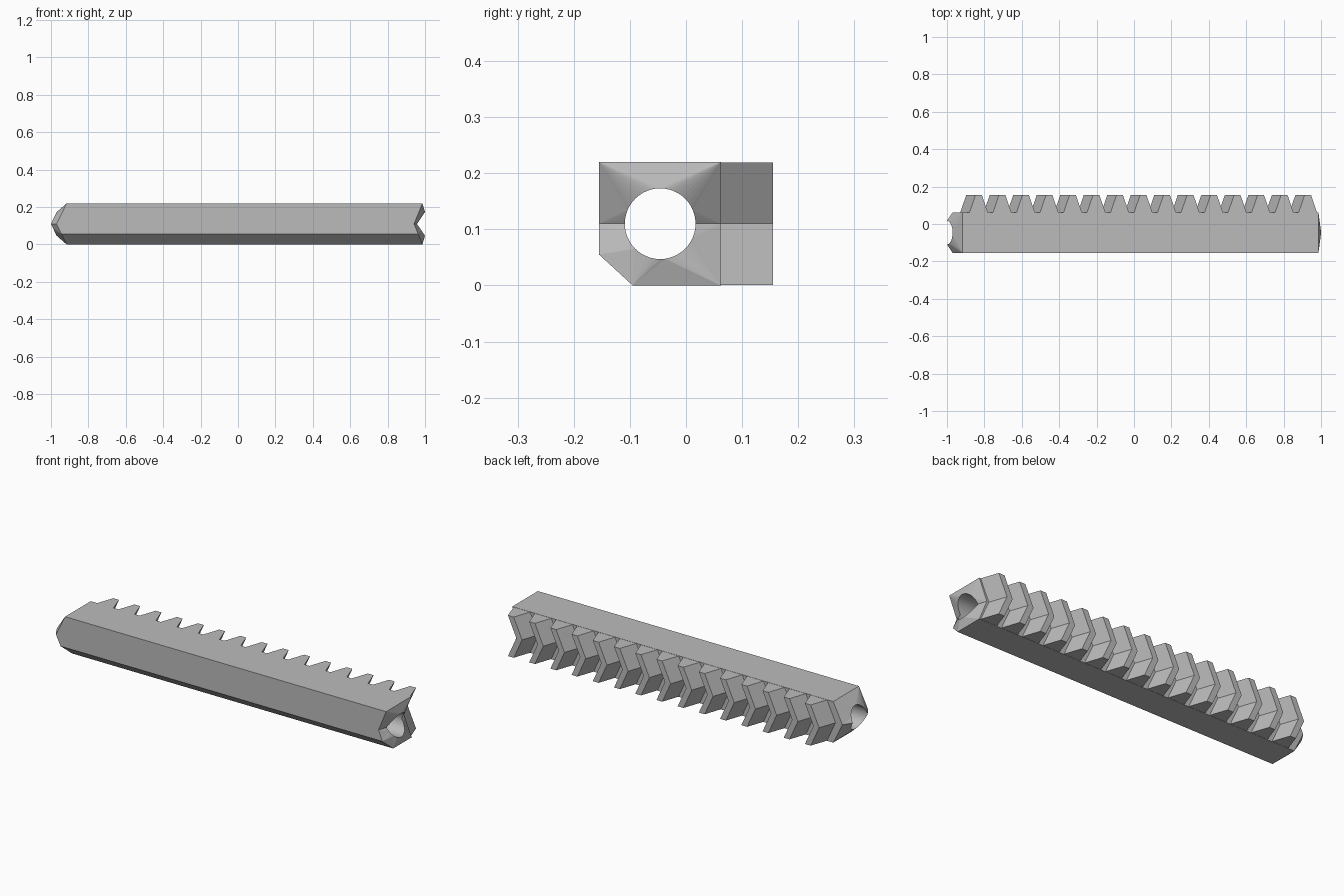
import bpy
import bmesh
from math import atan2, cos, sin, pi, tau

cube = bpy.data.objects.get("Cube")
if cube:
    bpy.data.objects.remove(cube, do_unlink=True)

steel = bpy.data.materials.new("plain grey")
steel.use_nodes = True
grey = (0.5, 0.5, 0.5, 1)
steel.diffuse_color = grey
steel.node_tree.nodes["Principled BSDF"].inputs["Base Color"].default_value = grey

HEIGHT, MID = 0.22, 0.11
BACK, TIP = 0.062, 0.155
BORE_Y, BORE_R, SEGMENTS = -0.046, 0.063, 48


def finish(bm, name):
    bmesh.ops.recalc_face_normals(bm, faces=bm.faces)
    mesh = bpy.data.meshes.new(name)
    bm.to_mesh(mesh)
    bm.free()
    mesh.materials.append(steel)
    obj = bpy.data.objects.new(name, mesh)
    bpy.context.collection.objects.link(obj)
    return obj


def vee(z, middle, slope):
    """Position along the bar of a chevron shaped end."""
    return middle + slope * abs(z - MID)


def angle(y, z):
    return atan2(z - MID, y - BORE_Y) % tau


# Bar section, counter-clockwise from the middle of the toothed side
section = [(BACK, MID), (BACK, HEIGHT), (-TIP, HEIGHT), (-TIP, MID),
           (-TIP, 0.055), (-0.095, 0), (BACK, 0)]
circle = [(BORE_Y + BORE_R * cos(tau * i / SEGMENTS),
           MID + BORE_R * sin(tau * i / SEGMENTS)) for i in range(SEGMENTS)]


def end_face(bm, outer, rim):
    """Fans of triangles joining the section corners to the bore rim."""
    n, m = len(section), SEGMENTS
    corners = [angle(*p) for p in section] + [tau]
    i = j = 0
    while i < n or j < m:
        switch = (corners[i] + corners[i + 1]) / 2 if i < n else 2 * tau
        if j < m and (j + 0.5) * tau / m < switch:
            bm.faces.new((outer[i % n], rim[j], rim[(j + 1) % m]))
            j += 1
        else:
            bm.faces.new((outer[i], outer[(i + 1) % n], rim[j % m]))
            i += 1


# Bar with a pointed end, a matching hollow end and a round bore
bm = bmesh.new()
ends = []
for edge, edge_slope, bore, bore_slope in ((-0.97, 0.49, -1.0, 0.48),
                                           (0.941, 0.41, 0.957, 0.68)):
    outer = [bm.verts.new((vee(z, edge, edge_slope), y, z)) for y, z in section]
    rim = [bm.verts.new((vee(z, bore, bore_slope), y, z)) for y, z in circle]
    end_face(bm, outer, rim)
    ends.append((outer, rim))
for loop in (0, 1):
    a, b = ends[0][loop], ends[1][loop]
    for i in range(len(a)):
        k = (i + 1) % len(a)
        face = bm.faces.new((a[i], a[k], b[k], b[i]))
        face.smooth = loop == 1
finish(bm, "rack_bar")

# Herringbone teeth: a trapezoid swept along a chevron
PITCH, COUNT, SWEEP = 0.1257, 15, 0.05
profile = [(-0.05, BACK - 0.003), (-0.017, TIP), (0.017, TIP), (0.05, BACK - 0.003)]
for t in range(COUNT):
    centre = -0.88 + t * PITCH
    bm = bmesh.new()
    rows = [[bm.verts.new((vee(z, centre, SWEEP / MID) + x, y, z)) for x, y in profile]
            for z in (0.001, MID, HEIGHT - 0.001)]
    for low, high in zip(rows, rows[1:]):
        for i in range(4):
            k = (i + 1) % 4
            bm.faces.new((low[i], low[k], high[k], high[i]))
    bm.faces.new(rows[0])
    bm.faces.new(rows[-1])
    finish(bm, f"rack_tooth_{t + 1}")
